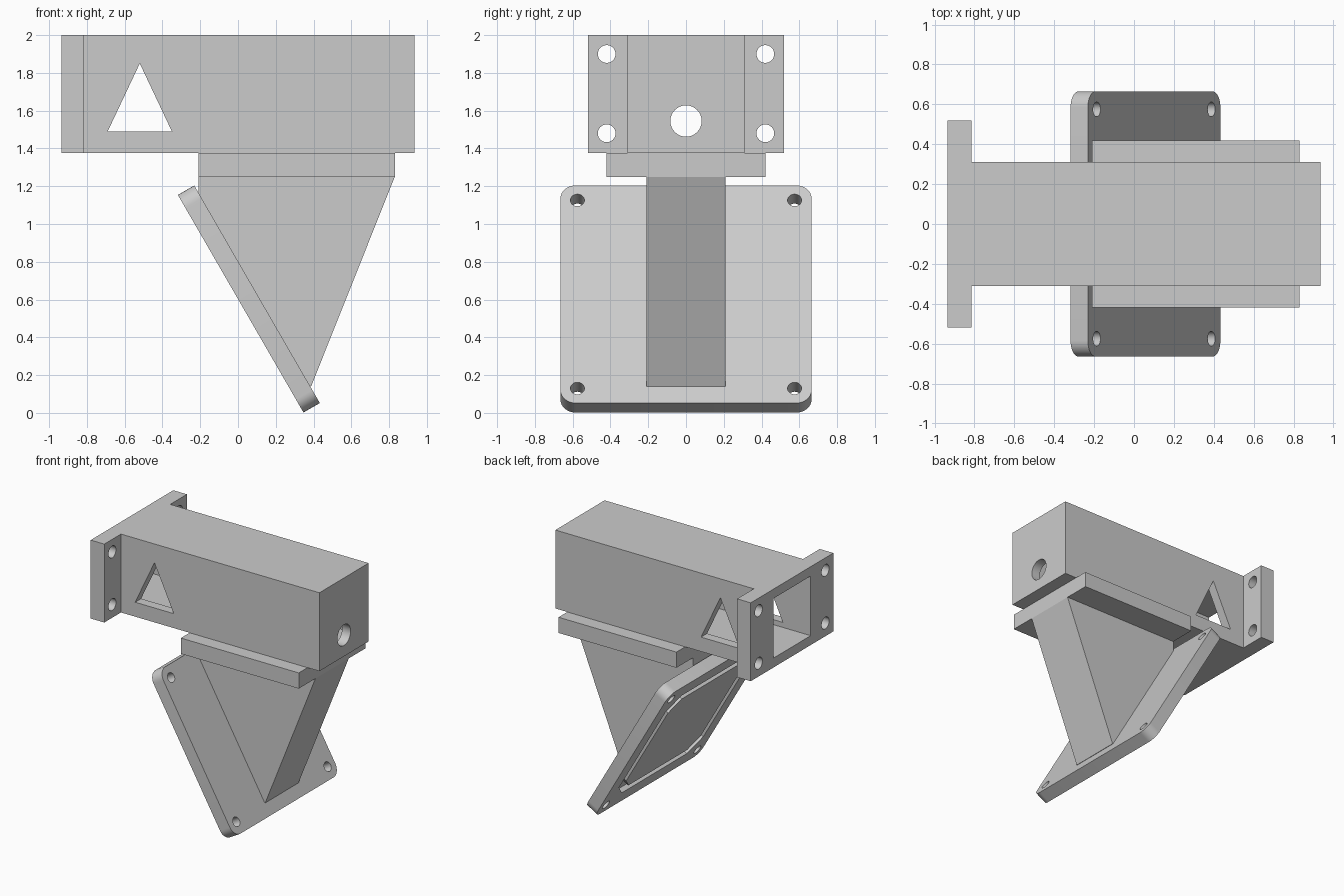
import bpy, bmesh, math
from mathutils import Matrix

if "Cube" in bpy.data.objects:
    bpy.data.objects.remove(bpy.data.objects["Cube"])

grey = bpy.data.materials.new("light grey")
grey.use_nodes = True
grey.diffuse_color = (0.6, 0.6, 0.6, 1)
grey.node_tree.nodes["Principled BSDF"].inputs["Base Color"].default_value = (0.6, 0.6, 0.6, 1)

# Which coordinates a profile point and its depth become
AXES = {"x": lambda a, b, d: (d, a, b),
        "y": lambda a, b, d: (a, d, b),
        "z": lambda a, b, d: (a, b, d)}


def prism(name, profile, low, high, axis):
    """Extrude a 2D profile along an axis."""
    bm = bmesh.new()
    face = bm.faces.new([bm.verts.new(AXES[axis](a, b, low)) for a, b in profile])
    grown = bmesh.ops.extrude_face_region(bm, geom=[face])["geom"]
    moved = [v for v in grown if isinstance(v, bmesh.types.BMVert)]
    bmesh.ops.translate(bm, verts=moved, vec=AXES[axis](0, 0, high - low))
    bmesh.ops.recalc_face_normals(bm, faces=bm.faces)
    mesh = bpy.data.meshes.new(name)
    bm.to_mesh(mesh)
    bm.free()
    mesh.materials.append(grey)
    obj = bpy.data.objects.new(name, mesh)
    bpy.context.scene.collection.objects.link(obj)
    return obj


def rect(a0, a1, b0, b1):
    return [(a0, b0), (a1, b0), (a1, b1), (a0, b1)]


def rounded(half, radius, steps):
    """Square with rounded (or, with one step, chamfered) corners."""
    points = []
    for corner, (sa, sb) in enumerate([(1, 1), (-1, 1), (-1, -1), (1, -1)]):
        for i in range(steps + 1):
            t = math.pi / 2 * (corner + i / steps)
            points.append((sa * (half - radius) + radius * math.cos(t),
                           sb * (half - radius) + radius * math.sin(t)))
    return points


def circle(a, b, r, sides=32):
    return [(a + r * math.cos(2 * math.pi * i / sides),
             b + r * math.sin(2 * math.pi * i / sides)) for i in range(sides)]


def cut(obj, *cutters):
    """Subtract each cutter, then discard it."""
    for cutter in cutters:
        cutter.hide_render = True
        mod = obj.modifiers.new("cut", "BOOLEAN")
        mod.operation, mod.solver, mod.object = "DIFFERENCE", "EXACT", cutter
        bpy.context.view_layer.update()
        graph = bpy.context.evaluated_depsgraph_get()
        obj_mesh = bpy.data.meshes.new_from_object(obj.evaluated_get(graph))
        obj.modifiers.clear()
        obj.data = obj_mesh
        bpy.data.objects.remove(cutter)


# Hollow housing: open at the flange, closed at the far end
housing = prism("housing", rect(-0.31, 0.31, 1.375, 2), -0.815, 0.935, "x")
cut(housing,
    prism("cavity", rect(-0.235, 0.235, 1.45, 1.925), -0.9, 0.86, "x"),
    prism("window", [(-0.69, 1.49), (-0.35, 1.49), (-0.52, 1.85)], -0.5, 0.5, "y"),
    prism("cable_hole", circle(0, 1.545, 0.083), 0.8, 1, "x"))

# Mounting flange with four screw holes
flange = prism("flange", rect(-0.52, 0.52, 1.375, 2), -0.935, -0.815, "x")
cut(flange, prism("opening", rect(-0.235, 0.235, 1.45, 1.925), -1, -0.7, "x"),
    *[prism("screw_hole", circle(y, z, 0.047), -1, -0.7, "x")
      for y in (-0.42, 0.42) for z in (1.48, 1.9)])

# Saddle under the housing and the wedge-shaped arm
prism("saddle", rect(-0.21, 0.83, 1.25, 1.375), -0.42, 0.42, "y")
prism("arm", [(-0.21, 1.25), (0.83, 1.25), (0.387, 0.14), (0.37, 0.145), (-0.21, 1.155)],
      -0.21, 0.21, "y")

# Tilted plate with screw holes and a gasket groove on its outer face
plate = prism("tilted_plate", rounded(0.665, 0.08, 8), -0.05, 0.05, "z")
groove = prism("groove", rounded(0.53, 0.12, 1), -0.1, -0.01, "z")
cut(groove, prism("groove_core", rounded(0.47, 0.1, 1), -0.2, 0.1, "z"))
cut(plate, groove,
    *[prism("plate_hole", circle(x, y, 0.037), -0.1, 0.1, "z")
      for x in (-0.575, 0.575) for y in (-0.575, 0.575)])
plate.data.transform(Matrix.Translation((0.0575, 0, 0.603)) @ Matrix.Rotation(math.radians(60), 4, "Y"))

# Smooth the round holes and corners, keep the hard edges
for obj in (housing, flange, plate):
    bpy.ops.object.select_all(action="DESELECT")
    obj.select_set(True)
    bpy.context.view_layer.objects.active = obj
    bpy.ops.object.shade_smooth_by_angle(angle=math.radians(30))
